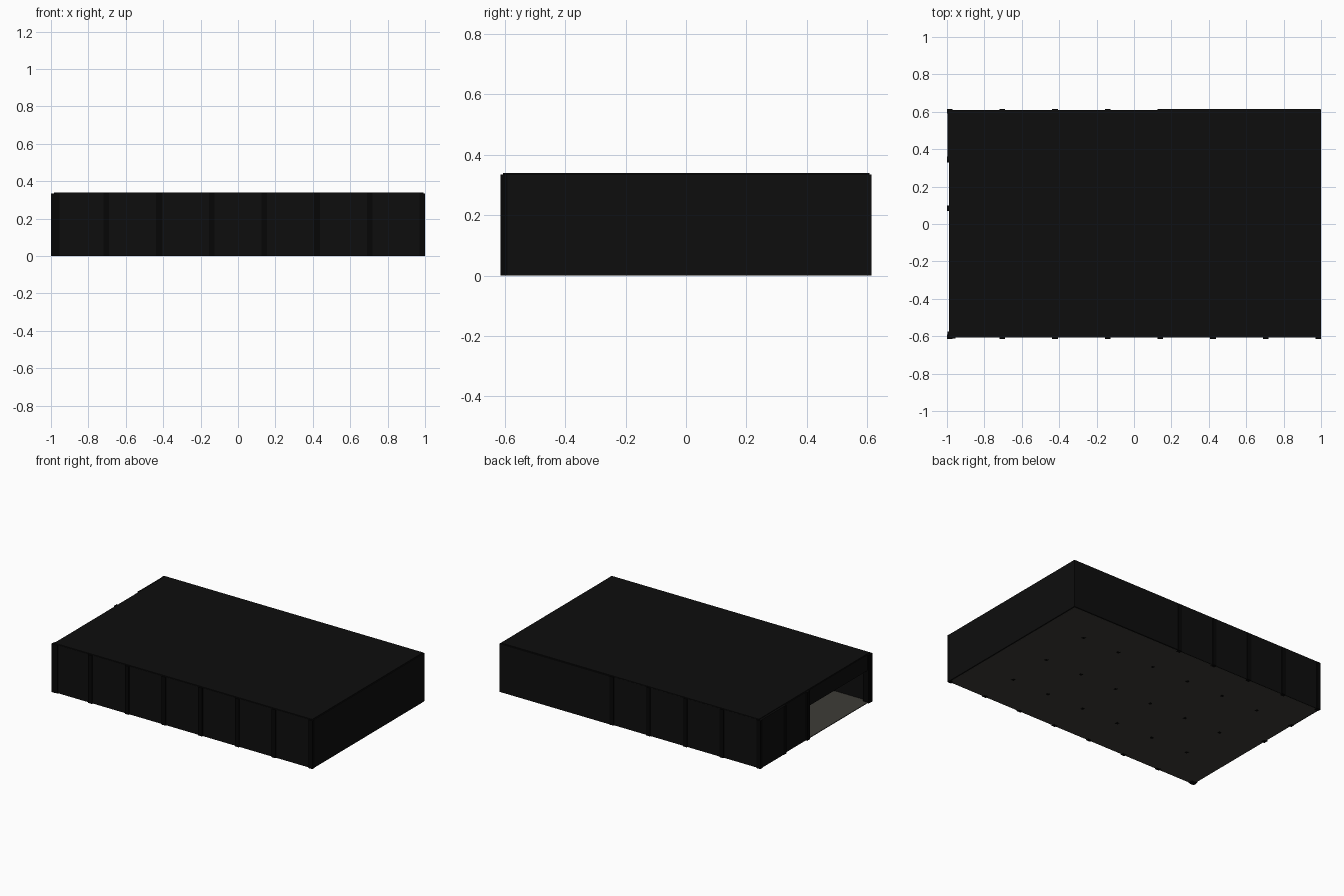
import bpy

if "Cube" in bpy.data.objects:
    bpy.data.objects.remove(bpy.data.objects["Cube"])

def material(name, rgb):
    m = bpy.data.materials.new(name)
    m.diffuse_color = (*rgb, 1)
    m.use_nodes = True
    m.node_tree.nodes["Principled BSDF"].inputs["Base Color"].default_value = m.diffuse_color
    return m

BLACK = material("black cladding", (0.0042, 0.0042, 0.0042))
DARK = material("dark steel", (0.0018, 0.0018, 0.0018))
CONCRETE = material("grey concrete", (0.047, 0.045, 0.038))

def boxes(name, mat, spans):
    """One object from boxes given as (x0, x1, y0, y1, z0, z1)."""
    verts, faces = [], []
    for x0, x1, y0, y1, z0, z1 in spans:
        n = len(verts)
        verts += [(x, y, z) for z in (z0, z1)
                  for x, y in ((x0, y0), (x1, y0), (x1, y1), (x0, y1))]
        quads = [(3, 2, 1, 0), (4, 5, 6, 7)]
        quads += [(i, (i + 1) % 4, (i + 1) % 4 + 4, i + 4) for i in range(4)]
        faces += [tuple(n + i for i in q) for q in quads]
    me = bpy.data.meshes.new(name)
    me.from_pydata(verts, [], faces)
    me.materials.append(mat)
    ob = bpy.data.objects.new(name, me)
    bpy.context.collection.objects.link(ob)
    return ob

def post(x, y, w=0.015, d=0.012, z1=0.335):
    return (x - w, x + w, y - d, y + d, 0, z1)

TOP = 0.335
GRID = [-0.985 + i * 1.97 / 7 for i in range(8)]

# floor and roof
boxes("floor_slab", CONCRETE, [(-0.99, 0.99, -0.605, 0.605, 0.0005, 0.005)])
boxes("roof", BLACK, [(-0.985, 0.993, -0.606, 0.608, 0.326, 0.34)])

# outer walls, with the back right bay and right side flush with the posts
boxes("front_wall", BLACK, [(-0.985, 0.995, -0.608, -0.598, 0.001, TOP)])
boxes("back_wall", BLACK, [(-0.985, 0.15, 0.6, 0.609, 0.001, TOP),
                           (0.15, 0.998, 0.6, 0.614, 0.001, TOP)])
boxes("right_wall", BLACK, [(0.985, 0.999, -0.61, 0.612, 0.001, TOP)])
boxes("left_wall", BLACK, [(-0.998, -0.985, 0.345, 0.61, 0.001, TOP),
                           (-0.99, -0.98, 0.08, 0.345, 0.001, TOP)])
boxes("loading_door_lintel", BLACK, [(-0.988, -0.978, -0.6, 0.08, 0.225, TOP)])

# structural posts on the perimeter
boxes("front_posts", DARK, [post(x, -0.603) for x in GRID])
boxes("back_posts", DARK, [post(x, 0.603) for x in GRID[:5]])
boxes("left_posts", DARK, [post(-0.987, y, 0.013, 0.015) for y in (0.085, 0.345)])
boxes("door_jamb_post", DARK, [(-0.997, -0.955, -0.612, -0.575, 0, 0.334)])

# interior columns and roof beams
boxes("interior_columns", DARK,
      [post(x, y, 0.01, 0.01, 0.327) for x in GRID[1:7] for y in (-0.33, -0.01, 0.35)])
boxes("roof_beams", DARK,
      [(x - 0.008, x + 0.008, -0.598, 0.6, 0.305, 0.327) for x in GRID[1:7]])

# corner rooms inside
boxes("back_room_walls", BLACK, [(0.708, 0.716, 0.36, 0.6, 0.001, 0.326),
                                 (0.716, 0.986, 0.36, 0.368, 0.001, 0.326)])
boxes("left_room_walls", BLACK, [(-0.98, -0.708, 0.081, 0.089, 0.001, 0.326),
                                 (-0.708, -0.7, 0.081, 0.353, 0.001, 0.326),
                                 (-0.98, -0.708, 0.345, 0.353, 0.001, 0.326)])
